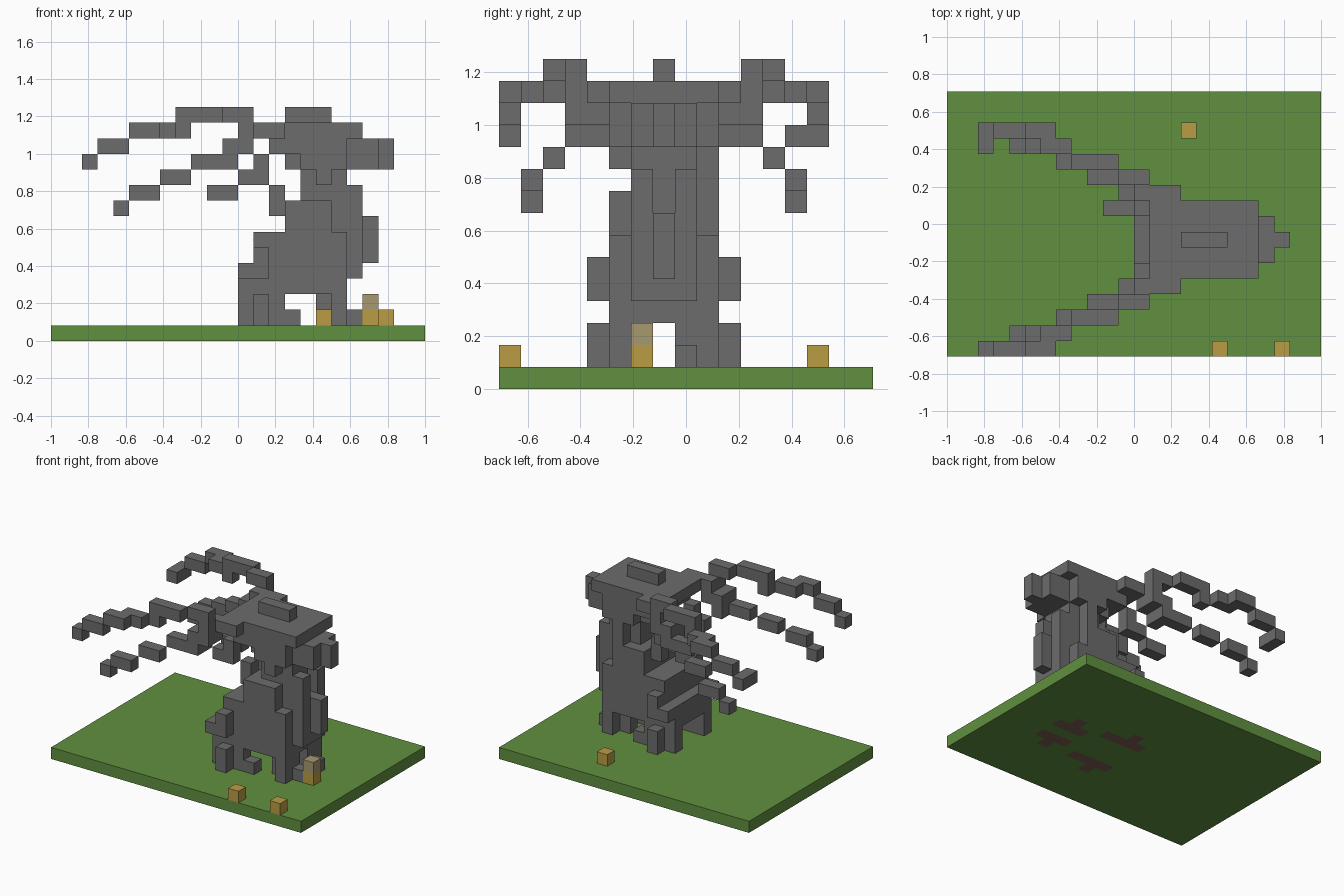
import bpy
import bmesh
from itertools import product
from mathutils import Vector

if "Cube" in bpy.data.objects:
    bpy.data.objects.remove(bpy.data.objects["Cube"])

LENGTH, WIDTH = 24, 17
UNIT = 2 / LENGTH
MIDDLE = 7  # row of blocks the tree is mirrored about


def material(name, colour):
    mat = bpy.data.materials.new(name)
    mat.use_nodes = True
    mat.diffuse_color = (*colour, 1)
    mat.node_tree.nodes["Principled BSDF"].inputs["Base Color"].default_value = (*colour, 1)
    return mat


def span(value):
    first, last = value if isinstance(value, tuple) else (value, value)
    return range(first, last + 1)


def box(x, y, z):
    """Block cells filling the inclusive ranges."""
    return set(product(span(x), span(y), span(z)))


def boxes(*parts):
    return set().union(*(box(*part) for part in parts))


def mirrored(cells):
    return {(x, 2 * MIDDLE - y, z) for x, y, z in cells}


def both(cells):
    return cells | mirrored(cells)


def build(name, cells, mat):
    """Skin the outside of a group of block cells."""
    bm = bmesh.new()
    corners = {}

    def corner(point):
        key = tuple(point)
        if key not in corners:
            x, y, z = key
            corners[key] = bm.verts.new(((x - LENGTH / 2) * UNIT, (y - WIDTH / 2) * UNIT, z * UNIT))
        return corners[key]

    for cell in sorted(cells):
        for axis, side in product(range(3), (0, 1)):
            neighbour = list(cell)
            neighbour[axis] += 2 * side - 1
            if tuple(neighbour) in cells:
                continue
            u, v, start = Vector((0, 0, 0)), Vector((0, 0, 0)), Vector(cell)
            u[(axis + 1) % 3] = v[(axis + 2) % 3] = 1
            start[axis] += side
            loop = [start, start + u, start + u + v, start + v]
            if not side:
                loop.reverse()
            bm.faces.new([corner(p) for p in loop])
    mesh = bpy.data.meshes.new(name)
    bm.to_mesh(mesh)
    bm.free()
    mesh.materials.append(mat)
    bpy.context.collection.objects.link(bpy.data.objects.new(name, mesh))


bark = material("grey bark", (0.15, 0.15, 0.15))
grass = material("grass green", (0.12, 0.28, 0.052))
soil = material("root brown", (0.2, 0.11, 0.08))
amber = material("amber", (0.5, 0.335, 0.06))
straw = material("pale straw", (0.39, 0.32, 0.16))

# Feet of the tree and the roots below them
rear_foot = boxes(((12, 15), 5, 1), (13, 4, 1))
front_foot = boxes(((17, 19), 6, 1), (18, 5, 1))
feet = both(rear_foot | front_foot)
roots = {(x, y, 0) for x, y, z in feet}
build("ground", box((0, LENGTH - 1), (0, WIDTH - 1), 0) - roots, grass)
build("buried_roots", roots, soil)

legs = both(boxes(((12, 14), 5, 2), (13, 4, 2), ((17, 18), 6, 2), (18, 5, 2)))
build("legs", feet | legs, bark)

# Trunk: solid core, low rear body, bark ridges and knots
core = boxes(((15, 18), (6, 8), (3, 8)), ((16, 18), (6, 8), (9, 10)), (19, (6, 8), (4, 7)))
body = boxes(((12, 14), (5, 9), (3, 4)), ((13, 14), (5, 9), (5, 6)))
sides = both(boxes(((15, 17), 5, (3, 8)), (17, 5, 10), (18, 5, (3, 6)), (19, 6, (8, 9))))
knots = both(boxes((12, 4, 4), (13, 4, (4, 5)))) | box(20, 7, (5, 7)) | box(17, 9, 9)
build("trunk", core | body | sides | knots, bark)

# Crown, with a ridge on top and a drooping front lip
crown = boxes(
    ((13, 18), (6, 8), 13), ((14, 19), (6, 8), 12), ((15, 19), (6, 8), 11),
    (19, (5, 9), 13), (20, (6, 8), (11, 12)), (21, 7, (11, 12)))
eaves = both(boxes(((13, 18), 5, 13), ((15, 18), 5, 12), ((16, 18), 5, 11)))
ridge = box((15, 17), 7, 14)
build("crown", crown | eaves | ridge, bark)

# Long branches sweeping to the rear, listed from tip to crown
upper = boxes(
    (2, 0, 11), ((3, 4), 0, 12), ((5, 6), 0, 13), ((6, 7), 1, 13), (8, 2, 13),
    ((8, 10), 2, 14), ((11, 12), 3, 14), (12, 3, 13), ((12, 14), 4, 13))
lower = boxes(
    (4, 1, 8), ((5, 6), 1, 9), ((7, 8), 2, 10), ((9, 10), 3, 11),
    (11, (3, 4), 11), ((11, 12), (3, 4), 12))
hanging = boxes(((12, 13), 5, 10), (13, 5, 11), (14, 5, 12), (14, 6, (8, 9)))

build("right_upper_branch", upper, bark)
build("left_upper_branch", mirrored(upper) | box(2, 13, 11), bark)
build("right_lower_branch", lower, bark)
build("left_lower_branch", mirrored(lower), bark)
build("right_hanging_branch", hanging, bark)
build("left_hanging_branch", mirrored(hanging) | box((10, 11), 9, 9), bark)

# Small amber blocks on the grass
for name, x, y in (("back", 15, 14), ("front", 17, 0), ("corner", 21, 0), ("tall", 20, 6)):
    build(name + "_amber_block", box(x, y, 1), amber)
build("pale_block_top", box(20, 6, 2), straw)
